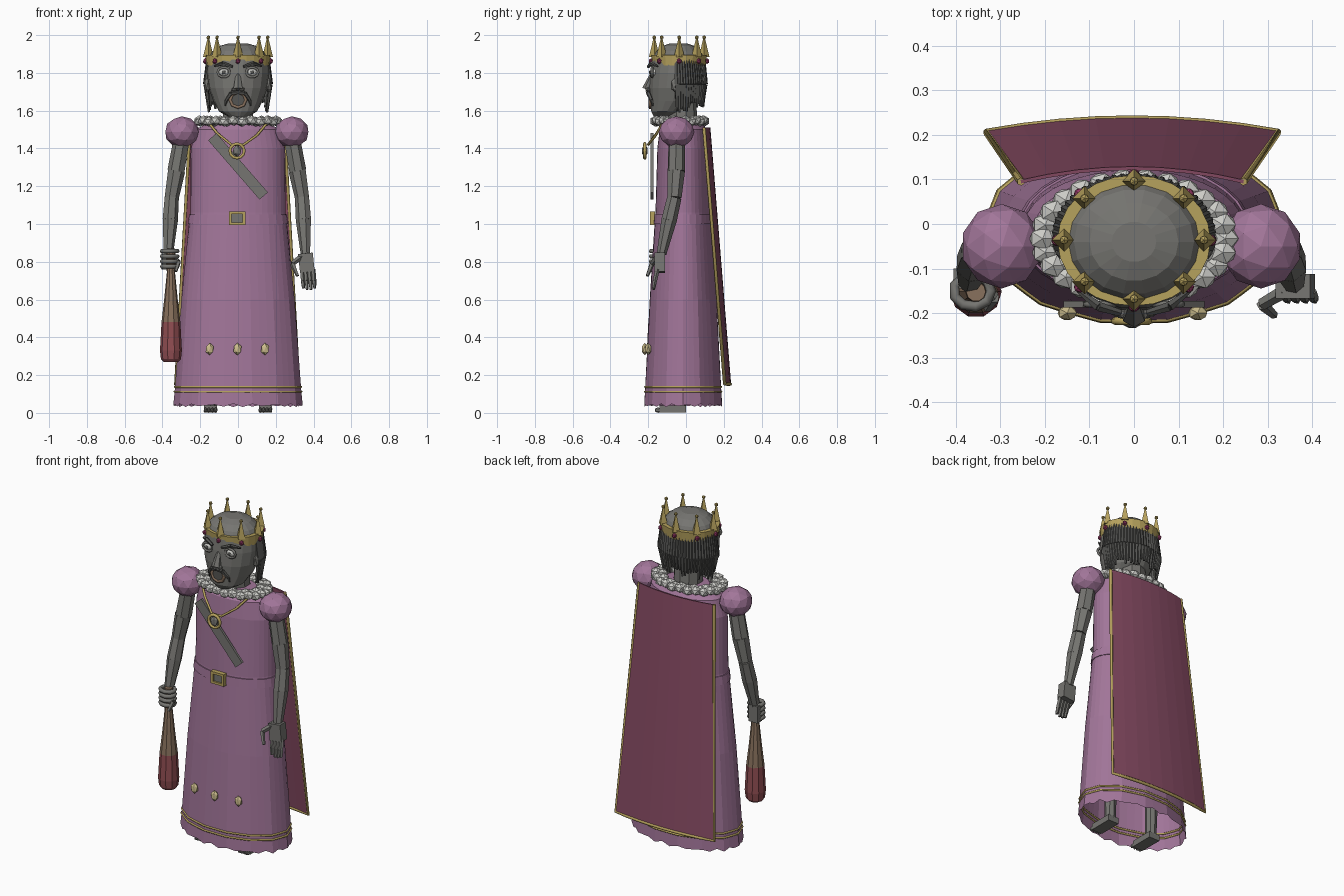
import bpy, bmesh, math, random
from mathutils import Vector, Matrix

random.seed(4)
if "Cube" in bpy.data.objects:
    bpy.data.objects.remove(bpy.data.objects["Cube"])


def material(name, r, g, b):
    m = bpy.data.materials.new(name)
    m.use_nodes = True
    m.diffuse_color = (r, g, b, 1)
    m.node_tree.nodes["Principled BSDF"].inputs["Base Color"].default_value = (r, g, b, 1)
    return m


PURPLE = material("purple_cloth", .36, .18, .32)
CAPE = material("wine_cloth", .24, .07, .125)
GOLD = material("gold", .47, .36, .11)
PALE = material("pale_gold", .62, .52, .27)
GREY = material("grey_skin", .18, .178, .165)
DARK = material("dark_hair", .09, .09, .085)
WHITE = material("ruff_white", .6, .6, .57)
BROWN = material("brown_wood", .25, .165, .11)
RED = material("red_wood", .28, .075, .085)
GEM = material("magenta_gem", .3, .04, .13)


def finish(name, bm, mat):
    bmesh.ops.recalc_face_normals(bm, faces=bm.faces)
    me = bpy.data.meshes.new(name)
    bm.to_mesh(me)
    bm.free()
    me.materials.append(mat)
    ob = bpy.data.objects.new(name, me)
    bpy.context.collection.objects.link(ob)
    return ob


def cone(bm, p0, p1, r0, r1, n=6):
    a, b = Vector(p0), Vector(p1)
    rot = (b - a).to_track_quat('Z', 'Y').to_matrix().to_4x4()
    bmesh.ops.create_cone(bm, cap_ends=True, segments=n, radius1=r0, radius2=r1,
                          depth=(b - a).length, matrix=Matrix.Translation((a + b) / 2) @ rot)


def ball(bm, p, size, sub=1):
    bmesh.ops.create_icosphere(bm, subdivisions=sub, radius=1,
                               matrix=Matrix.Translation(p) @ Matrix.Diagonal((*size, 1)))


def box(bm, p, size, turn=0):
    bmesh.ops.create_cube(bm, size=1, matrix=Matrix.Translation(p)
                          @ Matrix.Rotation(turn, 4, 'Y') @ Matrix.Diagonal((*size, 1)))


def chain(bm, pts, radii, n=6):
    for i in range(len(pts) - 1):
        cone(bm, pts[i], pts[i + 1], radii[i], radii[i + 1], n)


def loft(bm, rings, n, bottom=True, top=True, shape=None):
    # rings: (z, rx, ry, centre y); shape may adjust each point
    loops = []
    for z, rx, ry, cy in rings:
        loop = []
        for i in range(n):
            a = 2 * math.pi * i / n
            s, dz = shape(a, z) if shape else (1, 0)
            loop.append(bm.verts.new((rx * s * math.cos(a), cy + ry * s * math.sin(a), z + dz)))
        loops.append(loop)
    for lo, hi in zip(loops, loops[1:]):
        for i in range(n):
            j = (i + 1) % n
            bm.faces.new((lo[i], lo[j], hi[j], hi[i]))
    if bottom:
        bm.faces.new(loops[0])
    if top:
        bm.faces.new(loops[-1])


def tube(name, pts, r, mat, cyclic=False):
    cu = bpy.data.curves.new(name, 'CURVE')
    cu.dimensions = '3D'
    cu.bevel_depth = r
    cu.bevel_resolution = 1
    cu.use_fill_caps = True
    sp = cu.splines.new('POLY')
    sp.points.add(len(pts) - 1)
    for q, p in zip(sp.points, pts):
        q.co = (*p, 1)
    sp.use_cyclic_u = cyclic
    tmp = bpy.data.objects.new(name + "_path", cu)
    me = bpy.data.meshes.new_from_object(tmp)
    bpy.data.objects.remove(tmp)
    me.materials.clear()
    me.materials.append(mat)
    ob = bpy.data.objects.new(name, me)
    bpy.context.collection.objects.link(ob)


def ring(c, rx, ry, n, plane='XY'):
    out = []
    for i in range(n):
        a = 2 * math.pi * i / n
        u, v = rx * math.cos(a), ry * math.sin(a)
        out.append(Vector(c) + Vector((u, v, 0) if plane == 'XY' else (u, 0, v)))
    return out


# Robe: pleated hollow skirt with a wavy hem, closed at the neck
ROBE = [(.04, .338, .208), (.13, .33, .203), (.6, .298, .178), (1.0, .26, .152),
        (1.06, .252, .147), (1.4, .25, .137), (1.5, .225, .125), (1.55, .13, .09)]
CY = -.015


def robe_size(z):
    for a, b in zip(ROBE, ROBE[1:]):
        if a[0] <= z <= b[0]:
            t = (z - a[0]) / (b[0] - a[0])
            return a[1] + t * (b[1] - a[1]), a[2] + t * (b[2] - a[2])


def pleat(a, z):
    return 1 + .014 * max(0, 1 - z) * math.cos(14 * a), .009 * math.sin(18 * a) if z < .1 else 0


bm = bmesh.new()
loft(bm, [(z, rx, ry, CY) for z, rx, ry in ROBE], 42, bottom=False, shape=pleat)
finish("robe", bm, PURPLE)
bm = bmesh.new()
loft(bm, [(1.0, .265, .157, CY), (1.05, .259, .154, CY)], 28)
finish("belt", bm, PURPLE)
for k, z in enumerate((.112, .138)):
    rx, ry = robe_size(z)
    pts = []
    for i in range(42):
        a = 2 * math.pi * i / 42
        s = pleat(a, z)[0]
        pts.append((rx * s * math.cos(a), CY + ry * s * math.sin(a), z))
    tube("hem_trim_%d" % k, pts, .006, GOLD, True)
bm = bmesh.new()
for x, y in ((-.15, -.2), (-.003, -.218), (.143, -.2)):
    ball(bm, (x, y, .338), (.024, .018, .033))
finish("skirt_ornaments", bm, PALE)

# Buckle
bm = bmesh.new()
for s in (-1, 1):
    box(bm, (-.005 + s * .036, -.178, 1.03), (.015, .026, .072))
    box(bm, (-.005, -.178, 1.03 + s * .029), (.087, .026, .014))
finish("buckle", bm, GOLD)
bm = bmesh.new()
box(bm, (-.005, -.174, 1.03), (.06, .014, .046))
finish("buckle_plate", bm, GREY)

# Chest sash and pendant
bm = bmesh.new()
box(bm, (0, -.18, 1.305), (.415, .014, .058), math.radians(49))
finish("chest_sash", bm, GREY)
tube("pendant_ring", ring((-.005, -.218, 1.387), .038, .038, 12, 'XZ'), .009, GOLD, True)
bm = bmesh.new()
ball(bm, (-.005, -.218, 1.387), (.026, .018, .032))
finish("pendant_stone", bm, GREY)
tube("necklace", [(-.15, -.125, 1.53), (-.11, -.155, 1.48), (-.035, -.2, 1.42),
                  (.03, -.2, 1.42), (.1, -.16, 1.47), (.15, -.125, 1.53)], .007, GOLD)

# Cape with gold edging
cols, bm = 8, bmesh.new()
top, low = [], []
for i in range(cols + 1):
    u = 2 * i / cols - 1
    top.append(Vector((-.004 + .25 * u, .125 - .03 * u * u, 1.51)))
    low.append(Vector((-.004 + .328 * u, .235 - .03 * u * u, .152)))
tv, lv = [bm.verts.new(p) for p in top], [bm.verts.new(p) for p in low]
for i in range(cols):
    bm.faces.new((tv[i], lv[i], lv[i + 1], tv[i + 1]))
cape = finish("cape", bm, CAPE)
mod = cape.modifiers.new("thickness", 'SOLIDIFY')
mod.thickness, mod.offset = .008, 0
tube("cape_edging", [top[0]] + low + [top[-1]], .009, GOLD)

# Ruff collar
bm = bmesh.new()
for row, (rx, ry) in enumerate(((.205, .13), (.165, .105))):
    for i, p in enumerate(ring((0, -.033, 1.542), rx, ry, 26)):
        ball(bm, p + Vector((0, 0, .006 * (i % 2))), (.033, .029, .027))
finish("ruff_collar", bm, WHITE)

# Head, neck, ears and nose
bm = bmesh.new()
loft(bm, [(1.568, .05, .05, -.12), (1.595, .1, .085, -.1), (1.65, .13, .122, -.068),
          (1.72, .156, .14, -.055), (1.8, .167, .146, -.045), (1.87, .163, .142, -.04),
          (1.915, .135, .118, -.04), (1.942, .1, .088, -.04), (1.956, .05, .045, -.04)], 18)
cone(bm, (0, -.02, 1.5), (0, -.03, 1.68), .085, .08, 10)
for s in (-1, 1):
    ball(bm, (s * .163, -.05, 1.735), (.018, .032, .045))
    ball(bm, (s * .02, -.2, 1.712), (.016, .016, .014))
cone(bm, (0, -.175, 1.8), (0, -.205, 1.712), .012, .028, 6)
finish("head", bm, GREY)

# Face details
for s, side in ((-1, "right"), (1, "left")):
    c = (s * .075, -.172, 1.803)
    bm = bmesh.new()
    ball(bm, c, (.027, .02, .021), 2)
    finish(side + "_eye", bm, WHITE)
    bm = bmesh.new()
    ball(bm, (c[0], -.19, c[2]), (.01, .006, .01), 2)
    finish(side + "_pupil", bm, DARK)
    tube(side + "_eyelid", ring((c[0], -.18, c[2]), .033, .026, 10, 'XZ'), .007, GREY, True)
    bm = bmesh.new()
    chain(bm, [(s * .03, -.2, 1.832), (s * .08, -.185, 1.85), (s * .125, -.15, 1.835)],
          [.008, .011, .005], 5)
    chain(bm, [(0, -.203, 1.697), (s * .035, -.2, 1.693), (s * .062, -.182, 1.655),
               (s * .068, -.175, 1.625)], [.011, .012, .009, .003], 5)
    finish(side + "_brow_and_moustache", bm, DARK)
bm = bmesh.new()
cone(bm, (0, -.17, 1.657), (0, -.192, 1.657), .04, .04, 8)
finish("mouth", bm, DARK)
tube("lips", ring((0, -.19, 1.657), .042, .04, 8, 'XZ'), .009, BROWN, True)

# Hair strands hanging round the sides and back
bm = bmesh.new()
for i in range(34):
    a = math.radians(-8 + 196 * i / 33)
    c, s = math.cos(a), math.sin(a)
    end = 1.585 + .05 * random.random() + .03 * max(0, s)
    chain(bm, [(.155 * c, -.035 + .125 * s, 1.885), (.172 * c, -.03 + .132 * s, 1.74),
               (.155 * c, -.03 + .125 * s, end)], [.012, .014, .006], 5)
finish("hair", bm, DARK)

# Crown with spikes, beads and gems
bm = bmesh.new()
loft(bm, [(1.84, .15, .13, -.037), (1.838, .168, .142, -.037), (1.895, .172, .147, -.037),
          (1.895, .135, .115, -.037), (1.84, .15, .13, -.037)], 24, False, False)
gems = bmesh.new()
beads = bmesh.new()
for p, q in zip(ring((0, -.036, 1.885), .157, .132, 8), ring((0, -.037, 1.862), .173, .148, 8)):
    cone(bm, p, p + Vector((0, 0, .1)), .028, .004, 4)
    ball(beads, p + Vector((0, 0, .103)), (.011, .011, .011))
    ball(gems, q, (.014, .014, .016))
finish("crown", bm, GOLD)
finish("crown_beads", beads, GOLD)
finish("crown_gems", gems, GEM)

# Puffed sleeves, arms, legs and feet
for s, side in ((-1, "right"), (1, "left")):
    o = -.012 if s < 0 else 0
    bm = bmesh.new()
    ball(bm, (s * .285 + o, -.05, 1.487), (.092, .095, .083), 2)
    finish(side + "_puff_sleeve", bm, PURPLE)
    bm = bmesh.new()
    chain(bm, [(s * .285 + o, -.05, 1.45), (s * .315 + o, -.052, 1.28), (s * .34 + o, -.062, 1.14),
               (s * .348 + o, -.09, 1.02), (s * .358 + o, -.13, .84)], [.044, .047, .039, .042, .026], 7)
    finish(side + "_arm", bm, GREY)
    bm = bmesh.new()
    cone(bm, (s * .145, -.03, .02), (s * .145, -.02, .6), .03, .045, 8)
    box(bm, (s * .145, -.07, .021), (.07, .14, .036))
    for i in range(4):
        ball(bm, (s * .145 - .027 + .018 * i, -.148, .015), (.011, .02, .015))
    finish(side + "_leg_and_foot", bm, GREY)

# Open left hand
bm = bmesh.new()
box(bm, (.362, -.14, .795), (.078, .055, .1), math.radians(-6))
for i in range(4):
    x = .338 + .02 * i
    chain(bm, [(x, -.15, .76), (x + .005, -.165, .7), (x + .008, -.172, .648 + .008 * abs(i - 1.5))],
          [.012, .012, .008], 5)
chain(bm, [(.34, -.15, .83), (.288, -.18, .79), (.315, -.205, .725)], [.016, .014, .009], 5)
finish("left_hand", bm, GREY)

# Gripping right hand
bm = bmesh.new()
box(bm, (-.375, -.122, .81), (.06, .045, .1))
chain(bm, [(-.35, -.13, .82), (-.315, -.165, .8), (-.33, -.19, .75)], [.014, .014, .009], 5)
finish("right_palm", bm, GREY)
for i in range(4):
    tube("right_finger_%d" % i, ring((-.363, -.15, .775 + .027 * i), .042, .036, 9), .012, GREY, True)

# Club with a painted end
for name, mat, prof in (("club_handle", BROWN, [(.87, .022), (.85, .024), (.74, .022), (.6, .036), (.48, .05)]),
                        ("club_end", RED, [(.48, .05), (.33, .058), (.285, .053), (.27, .04)])):
    bm = bmesh.new()
    loft(bm, [(z, r, r, -.152) for z, r in prof], 10)
    club = finish(name, bm, mat)
    club.location.x = -.355
